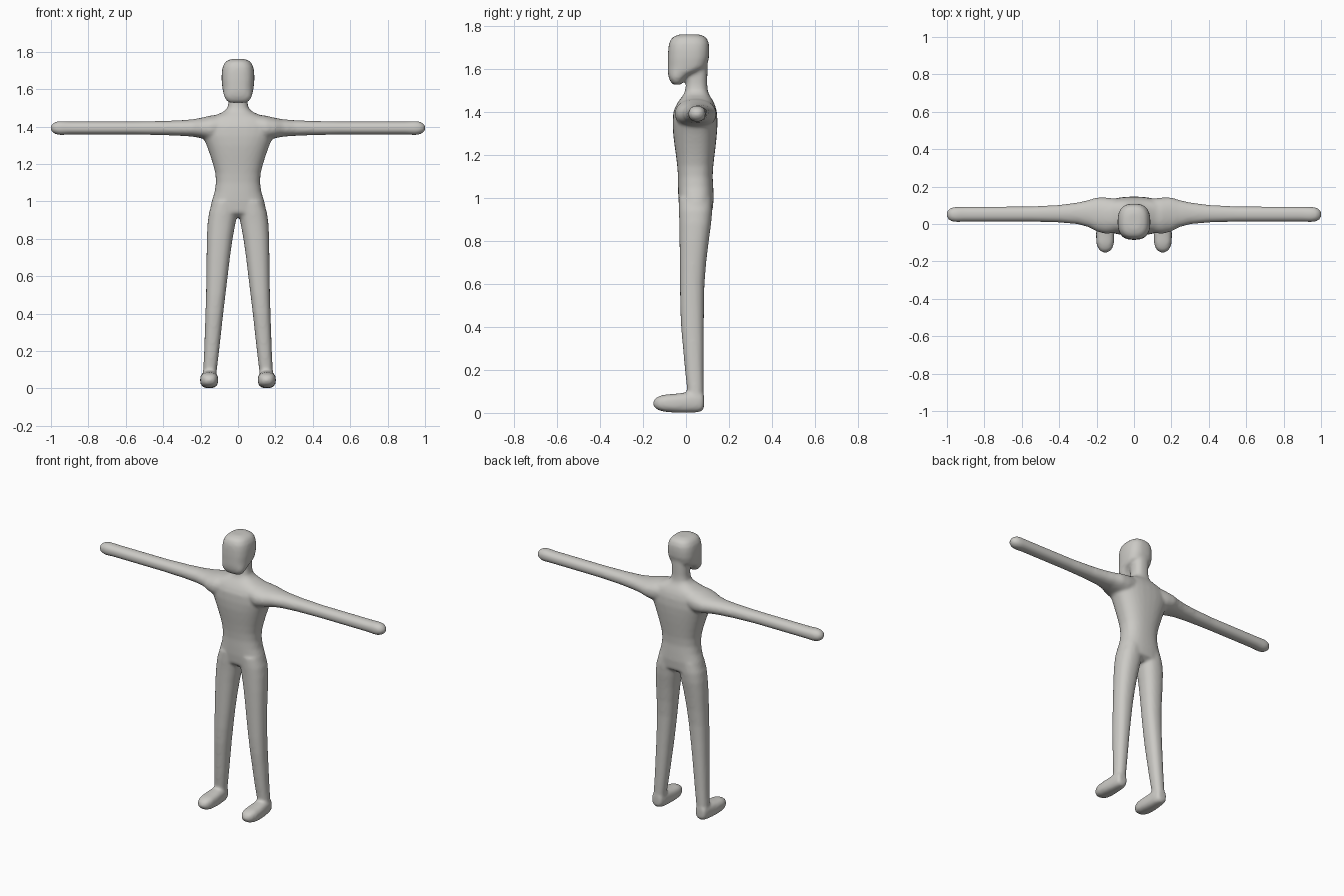
import bpy, bmesh, math
from mathutils import Vector

bm = bmesh.new()


def loft(axis, rows, power=2.3, sides=32, flip=1):
    """Closed tube along an axis; each row is (position, min_a, max_a, min_b, max_b)."""
    rings = []
    for pos, a0, a1, b0, b1 in rows:
        ring = []
        for i in range(sides):
            t = 2 * math.pi * i / sides
            c, s = math.cos(t), math.sin(t)
            a = (a0 + a1) / 2 + (a1 - a0) / 2 * math.copysign(abs(c) ** (2 / power), c)
            b = (b0 + b1) / 2 + (b1 - b0) / 2 * math.copysign(abs(s) ** (2 / power), s)
            co = {"x": (pos, a, b), "y": (a, pos, b), "z": (a, b, pos)}[axis]
            ring.append(bm.verts.new(Vector((co[0] * flip, co[1], co[2]))))
        rings.append(ring)
    for r, q in zip(rings, rings[1:]):
        for i in range(sides):
            j = (i + 1) % sides
            bm.faces.new((r[i], r[j], q[j], q[i]))
    bm.faces.new(rings[0][::-1])
    bm.faces.new(rings[-1])


def sym(rows):
    """Rows of (z, half_width, y_front, y_back) for parts centred on x."""
    return [(z, -w, w, f, b) for z, w, f, b in rows]


# Torso and neck
loft("z", sym([
    (0.915, .10, .00, .09), (0.94, .153, -.03, .124), (1.0, .141, -.036, .129),
    (1.05, .125, -.037, .127), (1.1, .118, -.037, .124), (1.15, .121, -.041, .127),
    (1.2, .134, -.047, .133), (1.25, .150, -.054, .139), (1.3, .168, -.060, .144),
    (1.35, .190, -.062, .147), (1.4, .198, -.059, .144), (1.43, .185, -.047, .136),
    (1.45, .155, -.035, .127), (1.465, .110, -.024, .118), (1.48, .076, -.012, .108),
    (1.5, .056, -.004, .101), (1.53, .051, .000, .099), (1.66, .053, .000, .101)]), 2.4)

# Head with chin overhanging the neck
loft("z", sym([
    (1.527, .046, -.058, -.026), (1.537, .060, -.070, -.014), (1.555, .072, -.079, -.004),
    (1.573, .077, -.083, .020), (1.59, .081, -.085, .065), (1.61, .084, -.085, .095),
    (1.65, .088, -.085, .107), (1.69, .087, -.083, .109), (1.72, .082, -.079, .107),
    (1.743, .070, -.068, .097), (1.755, .054, -.050, .082), (1.762, .030, -.025, .055)]), 2.6)

for side in (1, -1):
    # Arm
    loft("x", [
        (.05, -.04, .13, 1.34, 1.47), (.15, -.053, .142, 1.325, 1.458),
        (.20, -.040, .142, 1.338, 1.446), (.24, -.018, .129, 1.346, 1.439),
        (.30, -.001, .115, 1.350, 1.434), (.40, .008, .102, 1.354, 1.430),
        (.55, .012, .094, 1.357, 1.427), (.90, .012, .093, 1.357, 1.427),
        (.95, .010, .092, 1.354, 1.430), (.975, .014, .088, 1.359, 1.426),
        (.992, .024, .078, 1.368, 1.416), (1.002, .040, .062, 1.383, 1.401)], 2.2, flip=side)
    # Leg
    loft("z", [
        (.03, .118, .19, .010, .080), (.10, .113, .186, .006, .082),
        (.20, .101, .181, -.005, .082), (.40, .079, .174, -.023, .083),
        (.50, .067, .171, -.027, .084), (.60, .055, .169, -.028, .086),
        (.70, .043, .168, -.029, .094), (.80, .029, .167, -.030, .106),
        (.88, .014, .163, -.031, .117), (.94, .003, .155, -.033, .122),
        (1.0, .003, .135, -.033, .12)], 2.3, flip=side)
    # Foot
    loft("y", [
        (.084, .130, .178, .022, .085), (.074, .119, .189, .008, .095),
        (.05, .112, .193, .002, .098), (.0, .108, .199, .000, .095),
        (-.05, .105, .203, .001, .089), (-.10, .106, .202, .005, .085),
        (-.130, .115, .192, .013, .077), (-.145, .128, .180, .024, .065),
        (-.153, .142, .166, .035, .053)], 2.6, flip=side)

bmesh.ops.recalc_face_normals(bm, faces=bm.faces[:])
mesh = bpy.data.meshes.new("body")
bm.to_mesh(mesh)
bm.free()
body = bpy.data.objects.new("body", mesh)
bpy.context.collection.objects.link(body)

# Single grey colour
grey = bpy.data.materials.new("warm grey")
grey.diffuse_color = (0.60, 0.59, 0.56, 1)
mesh.materials.append(grey)

# Fuse the parts into one skin and soften the joins
fuse = body.modifiers.new("fuse", "REMESH")
fuse.mode = "VOXEL"
fuse.voxel_size = 0.008
fuse.use_smooth_shade = True
soften = body.modifiers.new("soften", "SMOOTH")
soften.factor = 0.5
soften.iterations = 10
